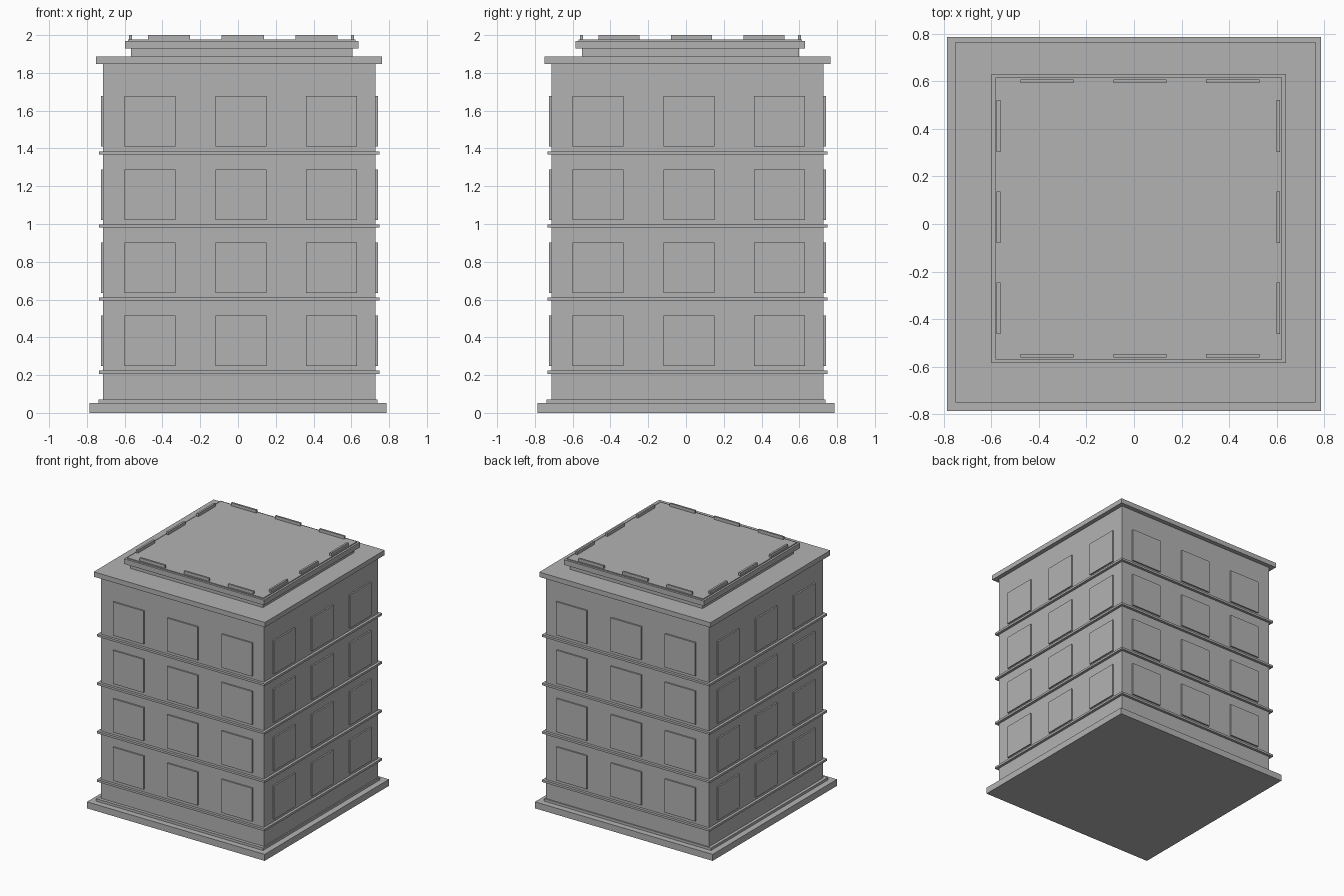
import bpy
from mathutils import Vector

default = bpy.data.objects.get("Cube")
if default:
    bpy.data.objects.remove(default, do_unlink=True)

stone = bpy.data.materials.new("plain_grey")
stone.use_nodes = True
GREY = (0.45, 0.45, 0.45, 1)
stone.diffuse_color = GREY
stone.node_tree.nodes["Principled BSDF"].inputs["Base Color"].default_value = GREY


def box(name, center, size):
    """Axis-aligned box with applied scale."""
    bpy.ops.mesh.primitive_cube_add(size=1, location=center)
    ob = bpy.context.object
    ob.name = name
    ob.data.transform(ob.matrix_world.to_3x3().to_4x4())
    for v in ob.data.vertices:
        v.co = v.co * Vector(size)
    ob.data.materials.append(stone)
    return ob


def slab(name, cx, cy, hx, hy, z0, z1):
    """Horizontal layer given by its centre, half sizes and height range."""
    return box(name, (cx, cy, (z0 + z1) / 2), (2 * hx, 2 * hy, z1 - z0))


# Main stacked layers
BODY_X, BODY_Y, BODY_HALF = 0.007, 0.008, 0.721
slab("base_slab", 0, 0, 0.786, 0.786, 0, 0.052)
slab("plinth", 0, 0, 0.738, 0.738, 0.052, 0.072)
slab("tower_body", BODY_X, BODY_Y, BODY_HALF, BODY_HALF, 0.05, 1.85)
slab("cornice", 0.006, 0.007, 0.757, 0.757, 1.848, 1.887)

# Stepped roof
slab("roof_step", 0.02, 0.024, 0.586, 0.574, 1.887, 1.93)
slab("roof_slab", 0.02, 0.023, 0.619, 0.608, 1.928, 1.969)
slab("roof_cap", 0.02, 0.023, 0.603, 0.592, 1.969, 1.976)

# Four floors: a string course below three window panels on each side
FLOOR, PITCH, WIDTH, DEPTH = 0.387, 0.48, 0.27, 0.024
for floor in range(4):
    rise = floor * FLOOR
    slab("floor_band", BODY_X, BODY_Y, 0.742, 0.742, 0.207 + rise, 0.224 + rise)
    z = 0.382 + rise
    for col in (-1, 0, 1):
        along = 0.015 + col * PITCH
        for side, (x_name, y_name) in ((-1, ("right", "front")), (1, ("left", "back"))):
            out = side * BODY_HALF
            box(y_name + "_window", (along, BODY_Y + out, z), (WIDTH, DEPTH, 0.267))
            box(x_name + "_window", (BODY_X + out, along, z), (DEPTH, WIDTH, 0.267))

# Low parapet blocks around the roof edge
for col in (-1, 0, 1):
    for side in (-1, 1):
        box("parapet_block_y", (0.025 + col * 0.39, 0.023 + side * 0.577, 1.987),
            (0.223, 0.015, 0.026))
        box("parapet_block_x", (0.018 + side * 0.588, 0.029 + col * 0.383, 1.987),
            (0.016, 0.217, 0.026))
